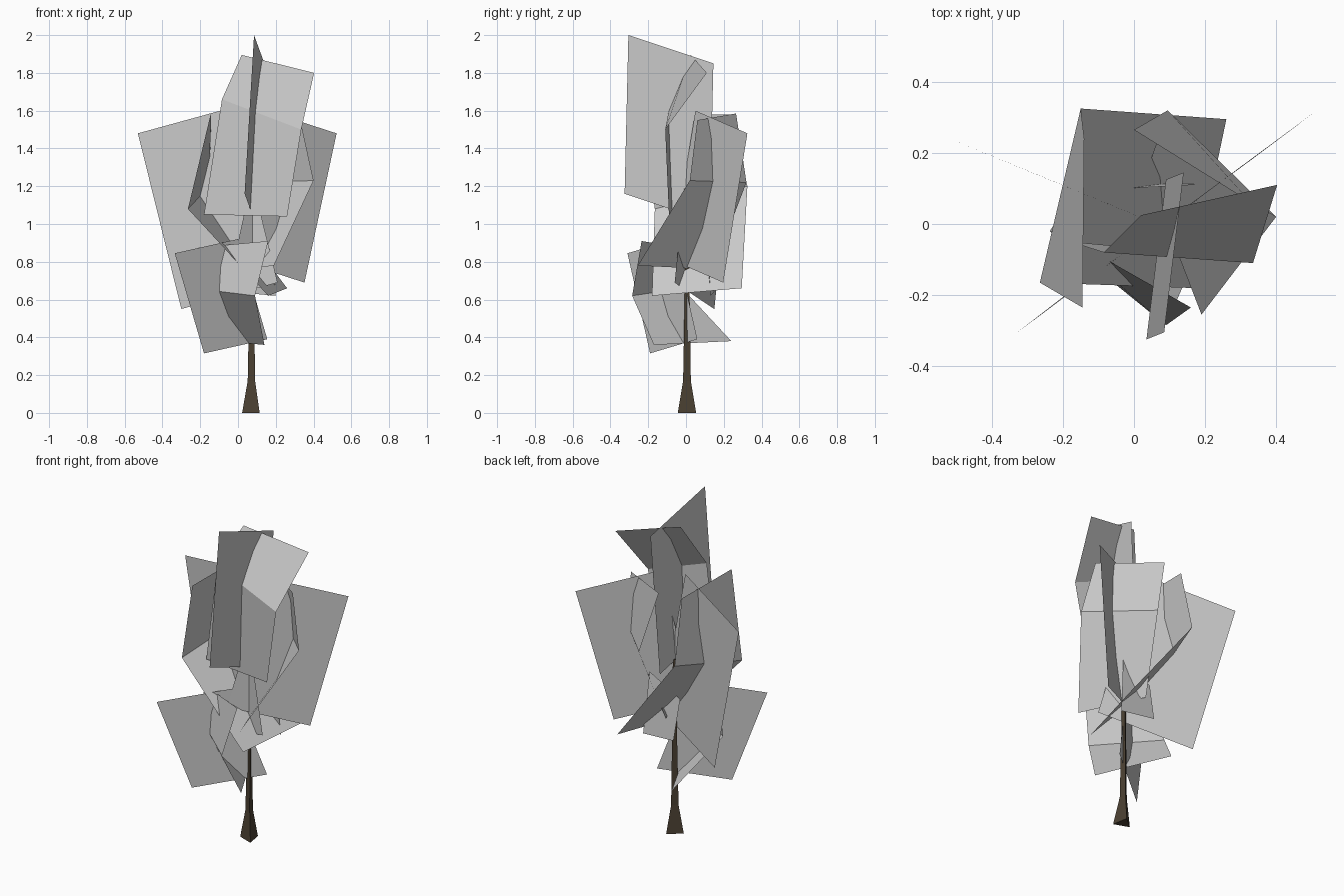
import bpy, bmesh, math
from mathutils import Vector

if "Cube" in bpy.data.objects:
    bpy.data.objects.remove(bpy.data.objects["Cube"])


def make_object(name, verts, faces):
    mesh = bpy.data.meshes.new(name)
    mesh.from_pydata([tuple(v) for v in verts], [], faces)
    mesh.update()
    obj = bpy.data.objects.new(name, mesh)
    bpy.context.collection.objects.link(obj)
    return obj


def flat_card(name, a, b, c):
    """Parallelogram leaf card from three corners; b is the shared corner."""
    a, b, c = Vector(a), Vector(b), Vector(c)
    return make_object(name, [a, b, c, a + c - b], [(0, 1, 2, 3)])


def bent_card(name, rows):
    """Folded leaf card: each row is a left and a right point."""
    verts = [p for row in rows for p in row]
    faces = [(2 * i, 2 * i + 1, 2 * i + 3, 2 * i + 2) for i in range(len(rows) - 1)]
    return make_object(name, verts, faces)


# Trunk: three-sided flared taper, (x, y, z, radius) sections
sides = 3
sections = [(0.078, 0.0, 0, 0.057), (0.075, 0.003, 0.17, 0.024),
            (0.075, 0.005, 0.64, 0.015), (0.077, 0.005, 1.06, 0.009)]
verts = []
for x, y, z, r in sections:
    for k in range(sides):
        t = 2 * math.pi * k / sides + math.radians(-50)
        verts.append((x + r * math.cos(t), y + r * math.sin(t), z))
faces = [tuple(reversed(range(sides)))]
for i in range(len(sections) - 1):
    for k in range(sides):
        n = (k + 1) % sides
        faces.append((i * sides + k, i * sides + n, (i + 1) * sides + n, (i + 1) * sides + k))
faces.append(tuple(range(len(verts) - sides, len(verts))))
trunk = make_object("trunk", verts, faces)
bark = bpy.data.materials.new("bark")
bark.diffuse_color = (0.07, 0.052, 0.032, 1)
bark.use_nodes = True
bark.node_tree.nodes["Principled BSDF"].inputs["Base Color"].default_value = bark.diffuse_color
trunk.data.materials.append(bark)

# Flat upright foliage cards
flat_card("foliage_flat_left", (-0.30, 0.15, 0.55), (-0.53, 0.245, 1.48), (-0.02, 0.035, 1.62))
flat_card("foliage_flat_right", (0.15, 0.05, 1.60), (0.522, 0.325, 1.48), (0.352, 0.197, 0.69))
flat_card("foliage_flat_low", (-0.18, -0.19, 0.315), (-0.335, -0.31, 0.845), (0.0, -0.06, 0.92))
flat_card("foliage_flat_top", (0.035, -0.325, 1.16), (0.085, -0.305, 2.0), (0.14, 0.145, 1.85))

# Folded foliage cards, rows from top to bottom
bent_card("foliage_bent_top", [
    [(0.02, 0.025, 1.895), (0.403, 0.11, 1.80)],
    [(-0.085, -0.08, 1.66), (0.335, -0.11, 1.50)],
    [(-0.18, -0.05, 1.05), (0.26, -0.09, 1.04)]])
bent_card("foliage_bent_right", [
    [(0.33, 0.06, 1.55), (0.0, 0.265, 1.585)],
    [(0.40, 0.02, 1.23), (0.095, 0.32, 1.22)],
    [(0.19, -0.255, 0.78), (0.035, 0.145, 0.76)]])
bent_card("foliage_bent_left", [
    [(-0.145, -0.235, 1.58), (-0.14, 0.24, 1.58)],
    [(-0.265, -0.165, 1.08), (-0.15, 0.325, 1.20)],
    [(0.16, -0.18, 0.62), (0.26, 0.295, 0.66)]])
bent_card("foliage_bent_low", [
    [(-0.21, -0.025, 0.875), (0.16, -0.235, 0.91)],
    [(-0.237, -0.02, 0.66), (0.09, -0.285, 0.62)],
    [(-0.07, 0.24, 0.38), (0.14, -0.17, 0.36)]])

# Small card beside the trunk
bent_card("foliage_small", [
    [(-0.03, 0.10, 0.88), (0.17, 0.11, 1.00)],
    [(-0.02, 0.15, 0.64), (0.20, 0.13, 0.62)]])
